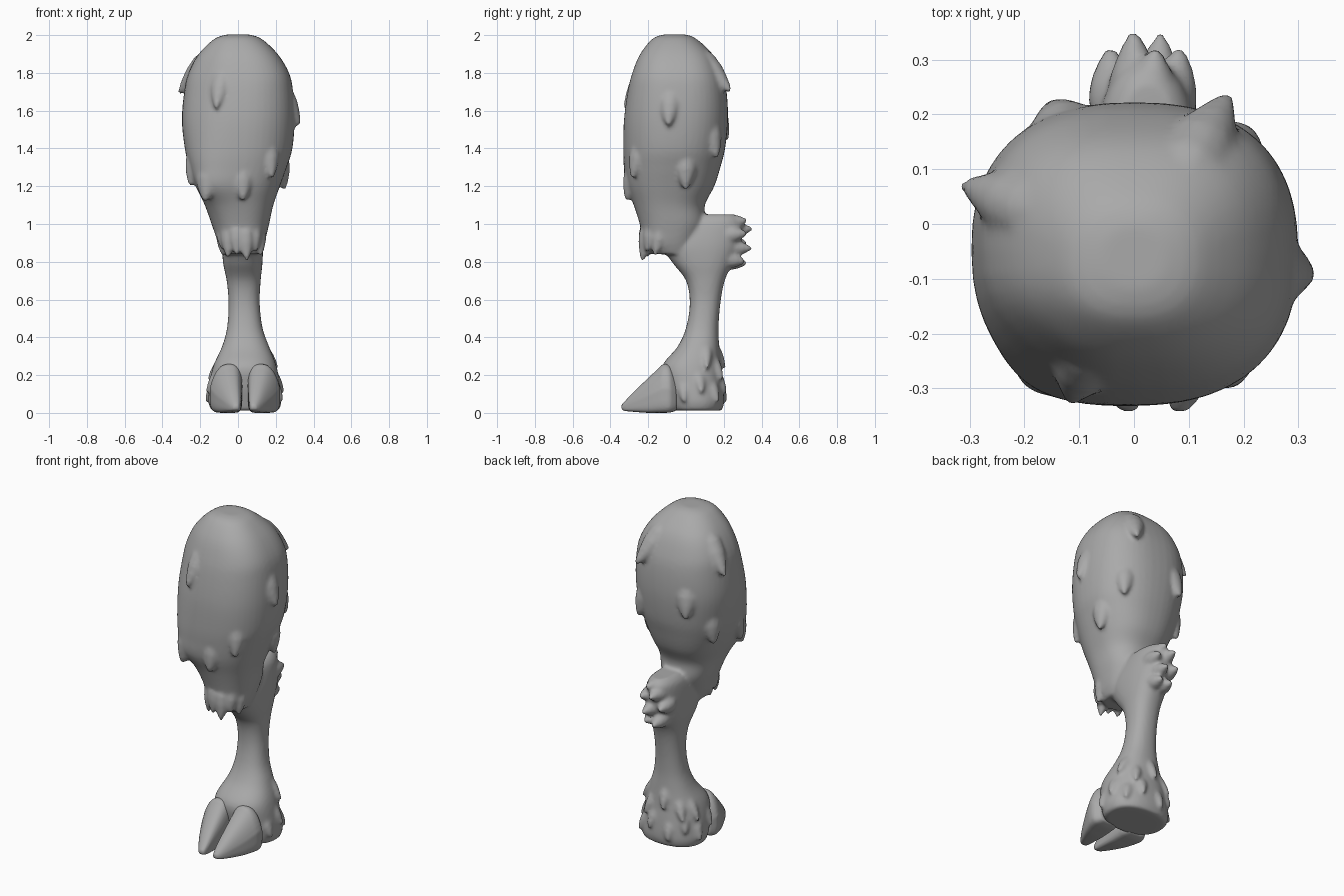
import bpy, bmesh, math
from mathutils import Vector

if "Cube" in bpy.data.objects:
    bpy.data.objects.remove(bpy.data.objects["Cube"])

grey = bpy.data.materials.new("warm_grey")
grey.diffuse_color = (0.4, 0.4, 0.4, 1)
grey.use_nodes = True
grey.node_tree.nodes["Principled BSDF"].inputs["Base Color"].default_value = grey.diffuse_color


def spline(rows, steps=5):
    """Catmull-Rom interpolation of profile rows."""
    out = []
    for i in range(len(rows) - 1):
        p = [rows[max(0, min(len(rows) - 1, i + k))] for k in (-1, 0, 1, 2)]
        for s in range(steps):
            t = s / steps
            out.append([0.5 * (2 * b + (c - a) * t + (2 * a - 5 * b + 4 * c - d) * t * t
                        + (3 * b - a - 3 * c + d) * t ** 3) for a, b, c, d in zip(*p)])
    return out + [list(rows[-1])]


def outline(lo_a, hi_a, lo_b, hi_b, angle, power=2.3):
    c, s = math.cos(angle), math.sin(angle)
    bend = lambda v: math.copysign(abs(v) ** (2 / power), v)
    return ((lo_a + hi_a) / 2 + (hi_a - lo_a) / 2 * bend(c),
            (lo_b + hi_b) / 2 + (hi_b - lo_b) / 2 * bend(s))


def section(row, angle):
    """Point on a limb; the last two columns are squareness and front-left flare."""
    z, x0, x1, y0, y1, power, flare = row
    x, y = outline(x0, x1, y0, y1, angle, power)
    f = flare * max(0, math.cos(angle - math.radians(228))) ** 5
    return Vector((x - 0.7 * f, y - 0.7 * f, z))


def loft(bm, rings):
    loops = [[bm.verts.new(p) for p in r] for r in rings]
    for a, b in zip(loops, loops[1:]):
        n = len(a)
        for i in range(n):
            bm.faces.new((a[i], a[(i + 1) % n], b[(i + 1) % n], b[i]))
    bm.faces.new(loops[0][::-1])
    bm.faces.new(loops[-1])


def limb(bm, rows, n=48):
    loft(bm, [[section(r, math.tau * i / n) for i in range(n)] for r in rows])


def tuft(bm, base, tip, radius, n=14):
    """Pointed lock of fur with a rounded, sunken root."""
    base, tip = Vector(base), Vector(tip)
    axis = tip - base
    u = axis.orthogonal().normalized()
    v = axis.normalized().cross(u)
    rings = []
    for t, k in ((-0.2, 0.4), (0, 0.85), (0.3, 1), (0.55, 0.85), (0.75, 0.6),
                 (0.92, 0.33), (1.03, 0.12)):
        rings.append([base + axis * t + (u * math.cos(math.tau * i / n)
                      + v * math.sin(math.tau * i / n)) * radius * k for i in range(n)])
    loft(bm, rings)


def finish(bm, name, voxel, smooth):
    bmesh.ops.recalc_face_normals(bm, faces=bm.faces)
    me = bpy.data.meshes.new(name)
    bm.to_mesh(me)
    bm.free()
    ob = bpy.data.objects.new(name, me)
    bpy.context.collection.objects.link(ob)
    me.materials.append(grey)
    m = ob.modifiers.new("blend", 'REMESH')
    m.mode, m.voxel_size, m.use_smooth_shade = 'VOXEL', voxel, True
    m = ob.modifiers.new("soften", 'SMOOTH')
    m.factor, m.iterations = 0.5, smooth
    return ob


# Rows: height, left x, right x, front y, back y, squareness, flare
thigh = spline([
    (2.003, -0.06, 0.06, -0.12, 0.0, 2.3, 0), (1.98, -0.125, 0.125, -0.178, 0.055, 2.4, 0),
    (1.9, -0.21, 0.21, -0.245, 0.14, 2.6, -0.02), (1.8, -0.265, 0.27, -0.288, 0.19, 2.6, -0.03),
    (1.7, -0.287, 0.292, -0.312, 0.215, 2.5, -0.025), (1.55, -0.298, 0.3, -0.33, 0.222, 2.4, -0.01),
    (1.4, -0.28, 0.288, -0.33, 0.207, 2.3, 0.015), (1.3, -0.255, 0.258, -0.323, 0.182, 2.3, 0.03),
    (1.2, -0.217, 0.222, -0.308, 0.15, 2.3, 0.045), (1.1, -0.175, 0.187, -0.275, 0.1, 2.3, 0.01),
    (1.0, -0.14, 0.165, -0.245, 0.1, 2.3, 0), (0.9, -0.105, 0.14, -0.22, 0.06, 2.3, 0),
    (0.84, -0.075, 0.115, -0.185, 0.05, 2.3, 0)])
shin = spline([r + (2.3, 0) for r in (
    (1.05, -0.03, 0.08, 0.02, 0.26), (1.01, -0.065, 0.11, -0.05, 0.295),
    (0.9, -0.08, 0.13, -0.13, 0.29), (0.8, -0.08, 0.13, -0.075, 0.25),
    (0.7, -0.06, 0.12, 0.0, 0.205), (0.58, -0.05, 0.115, 0.02, 0.182),
    (0.45, -0.058, 0.13, 0.0, 0.172), (0.35, -0.085, 0.165, -0.045, 0.176),
    (0.25, -0.13, 0.203, -0.125, 0.185), (0.15, -0.152, 0.222, -0.12, 0.197),
    (0.06, -0.157, 0.23, -0.095, 0.202), (0.012, -0.14, 0.215, -0.08, 0.19))])

leg = bmesh.new()
limb(leg, thigh)
limb(leg, shin)


def fur(rows, deg, z, out, length, radius):
    """Lock that emerges gently from a limb, with its tip at height z."""
    near = lambda h: min(rows, key=lambda r: abs(r[0] - h))
    a = math.radians(deg)
    d = Vector((math.cos(a), math.sin(a), 0))
    root, tip = section(near(z + length), a), section(near(z), a)
    root.z, tip.z = z + length, z
    tuft(leg, root - d * radius * 1.3, tip + d * out, radius)


# Scattered locks over the thigh
for deg, z, out, radius in (
        (251, 1.62, 0.018, 0.065), (161, 1.70, 0.035, 0.07), (355, 1.53, 0.022, 0.075),
        (64, 1.71, 0.04, 0.075), (115, 1.45, 0.025, 0.08), (195, 1.21, 0.022, 0.065),
        (228, 1.13, 0.035, 0.085), (275, 1.13, 0.022, 0.07), (310, 1.25, 0.02, 0.065),
        (15, 1.19, 0.03, 0.07), (150, 1.27, 0.025, 0.07), (50, 1.36, 0.025, 0.07)):
    fur(thigh, deg, z, out, 0.19, radius)

# Fringe under the front of the thigh
for i in range(8):
    a = math.radians(165 + i * 30)
    x, y = 0.02 + 0.105 * math.cos(a), -0.14 + 0.095 * math.sin(a)
    low = 0.80 + 0.03 * (i % 2) + 0.04 * abs(math.cos(a))
    tuft(leg, (x * 0.75, y + 0.045, 1.0), (x, y, low), 0.05)

# Ragged locks behind the hock
for x, y, z in ((0.0, 0.35, 0.975), (0.05, 0.345, 0.87), (-0.045, 0.32, 0.90),
                (0.085, 0.32, 0.95), (0.04, 0.32, 1.02),
                (0.0, 0.32, 0.79), (0.06, 0.31, 0.80)):
    tuft(leg, (x * 0.7, 0.19, z * 0.8 + 0.18), (x, y, z), 0.05)

# Fetlock locks around the back of the foot
for i in range(8):
    fur(shin, -20 + i * 31, 0.06 + 0.05 * (i % 2), 0.016, 0.11, 0.042)
for deg in (25, 60, 95, 130, 160):
    fur(shin, deg, 0.18 + 0.06 * (deg % 2), 0.022, 0.12, 0.038)
finish(leg, "furry_leg", 0.0105, 5)

# Cloven hooves: rows of y, outer edge, inner edge, bottom z, top z
hoof = spline([
    (-0.05, 0.16, 0.03, 0.012, 0.2), (-0.085, 0.185, 0.016, 0.002, 0.25),
    (-0.12, 0.183, 0.014, 0.0, 0.258), (-0.15, 0.173, 0.014, 0.0, 0.232),
    (-0.2, 0.15, 0.016, 0.0, 0.185), (-0.27, 0.112, 0.02, 0.005, 0.118),
    (-0.32, 0.08, 0.025, 0.01, 0.066), (-0.342, 0.06, 0.033, 0.018, 0.042)])
for side, name in ((-1, "left_hoof"), (1, "right_hoof")):
    bm = bmesh.new()
    rings = []
    for y, outer, inner, low, high in hoof:
        ring = []
        for i in range(32):
            a = math.tau * i / 32
            x, z = outline(inner, outer, low, high, a, 2.6)
            if math.sin(a) < 0:      # flatter sole
                x, z = outline(inner, outer, low, high, a, 5)
            else:                    # crown leans toward the cleft
                x -= 0.12 * max(0, z - (low + high) / 2) * (x - inner) / (outer - inner) * 2
            ring.append((0.037 + side * x, y, z))
        rings.append(ring)
    loft(bm, rings)
    finish(bm, name, 0.007, 3)
